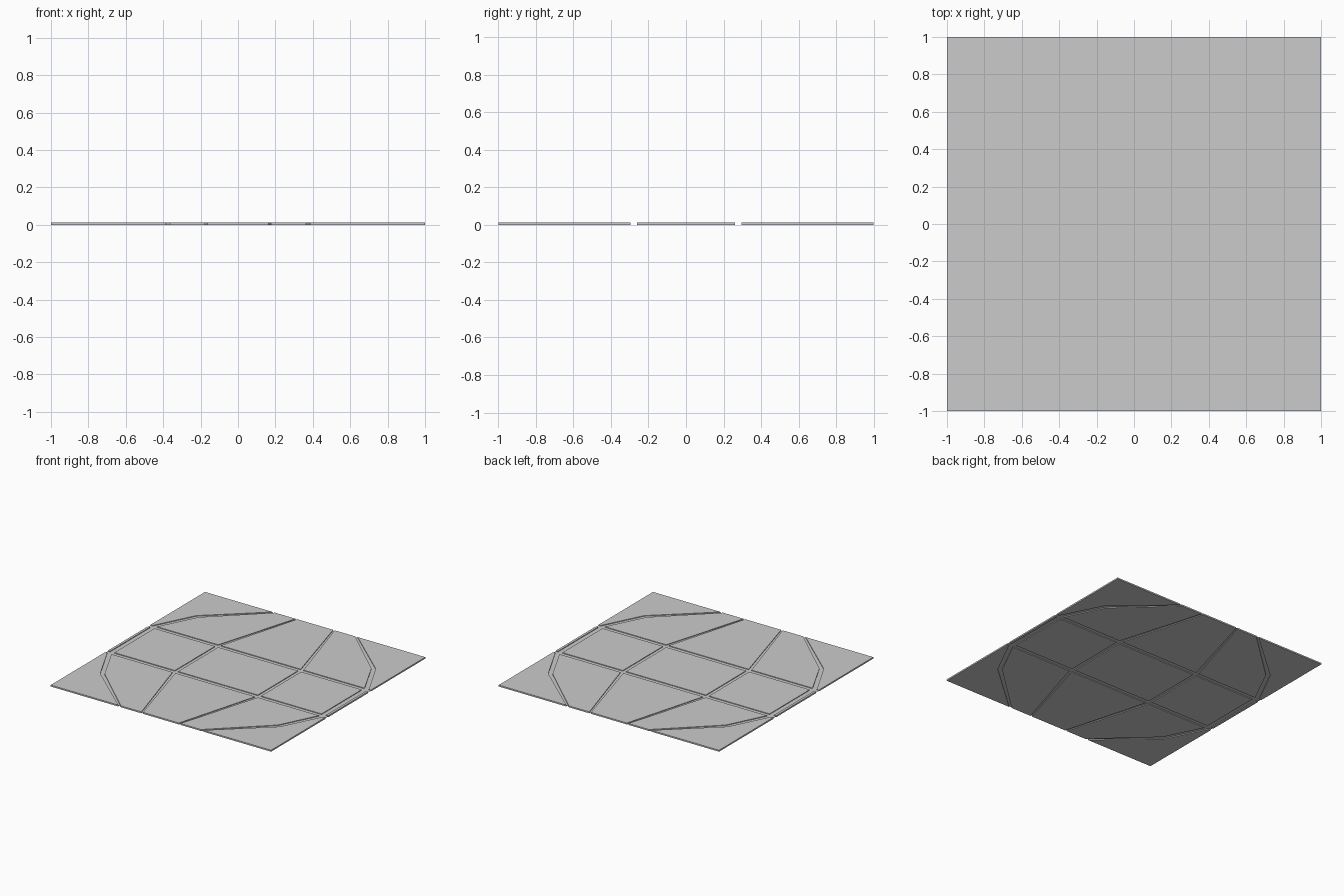
import bpy, bmesh

if "Cube" in bpy.data.objects:
    bpy.data.objects.remove(bpy.data.objects["Cube"])

T = 0.012  # tile thickness


def panel(name, pts):
    """Flat slab extruded up from an outline."""
    bm = bmesh.new()
    face = bm.faces.new([bm.verts.new((x, y, 0)) for x, y in pts])
    out = bmesh.ops.extrude_face_region(bm, geom=[face])
    verts = [v for v in out["geom"] if isinstance(v, bmesh.types.BMVert)]
    bmesh.ops.translate(bm, verts=verts, vec=(0, 0, T))
    bmesh.ops.recalc_face_normals(bm, faces=bm.faces)
    me = bpy.data.meshes.new(name)
    bm.to_mesh(me)
    bm.free()
    ob = bpy.data.objects.new(name, me)
    bpy.context.collection.objects.link(ob)


def mirrored(name, pts, sxs=(1, -1), sys=(1, -1)):
    for sx in sxs:
        for sy in sys:
            panel(name, [(x * sx, y * sy) for x, y in pts])


# middle row
mirrored("centre_panel", [(-.362, -.26), (.362, -.26), (.362, .26), (-.362, .26)], (1,), (1,))
mirrored("side_panel", [(.391, -.26), (.94, -.26), (.94, .26), (.391, .26)], sys=(1,))
mirrored("edge_strip", [(.98, -.26), (1, -.26), (1, .26), (.98, .26)], sys=(1,))

# front and back rows
mirrored("end_panel", [(-.362, .295), (.362, .295), (.163, 1), (-.163, 1)], sxs=(1,))
mirrored("curved_side_panel", [(.388, .295), (.942, .295), (.786, .607), (.363, 1), (.177, 1)])
mirrored("corner_panel", [(.98, .295), (1, .295), (1, 1), (.386, 1), (.815, .622)])

# thin sheet showing as the groove floor
bpy.ops.mesh.primitive_plane_add(size=2, location=(0, 0, T / 2))
bpy.context.object.name = "groove_floor"
